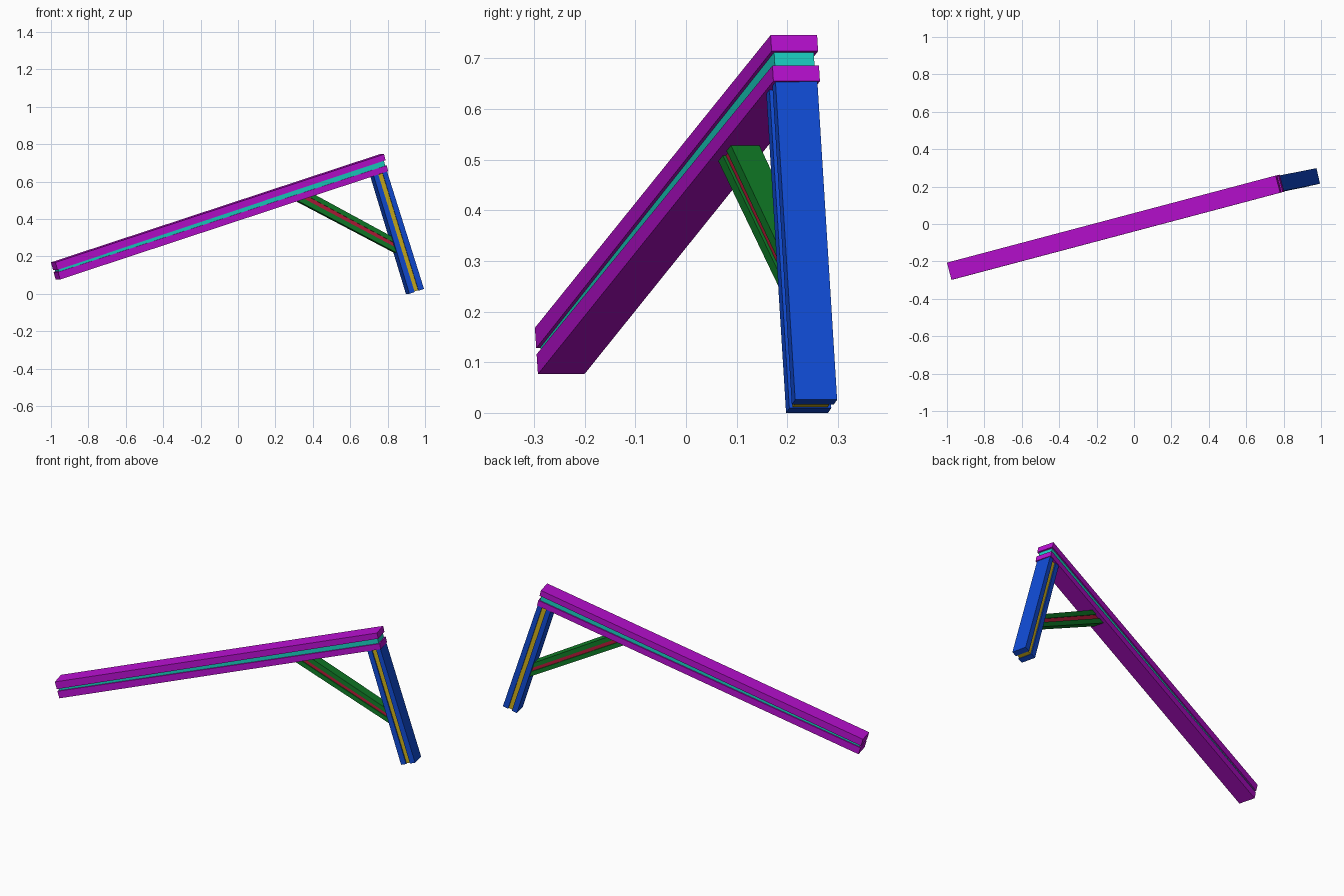
import bpy, bmesh
from math import radians, sin, cos
from mathutils import Vector

if "Cube" in bpy.data.objects:
    bpy.data.objects.remove(bpy.data.objects["Cube"])


def material(name, rgb):
    m = bpy.data.materials.new(name)
    m.diffuse_color = (*rgb, 1)
    m.use_nodes = True
    m.node_tree.nodes["Principled BSDF"].inputs["Base Color"].default_value = m.diffuse_color
    return m


def layer(name, outer, inner, start, end, width, yaw, mat, inset=0.0):
    """One board of a laminated member. outer/inner are (start, end) edge
    points on the centre plane; start/end are the depth fractions covered."""
    side = Vector((-sin(radians(yaw)), cos(radians(yaw)), 0)) * width / 2
    o = [Vector(p) for p in outer]
    i = [Vector(p) for p in inner]
    o = [o[0].lerp(o[1], inset), o[1].lerp(o[0], inset)]
    i = [i[0].lerp(i[1], inset), i[1].lerp(i[0], inset)]
    bm = bmesh.new()
    rings = []
    for k, (f, g) in enumerate((start, end)):
        p, q = o[k].lerp(i[k], f), o[k].lerp(i[k], g)
        rings.append([bm.verts.new(c) for c in (p - side, p + side, q + side, q - side)])
    a, b = rings
    bm.faces.new(a)
    bm.faces.new(b[::-1])
    for k in range(4):
        n = (k + 1) % 4
        bm.faces.new((a[k], b[k], b[n], a[n]))
    bmesh.ops.recalc_face_normals(bm, faces=bm.faces)
    me = bpy.data.meshes.new(name)
    bm.to_mesh(me)
    bm.free()
    me.materials.append(mat)
    bpy.context.collection.objects.link(bpy.data.objects.new(name, me))


def member(name, outer, inner, gap0, gap1, width, core_width, yaw, skin, core, inset):
    """Two outer boards with a narrower core between them."""
    layer(name + "_outer_board", outer, inner, (0, gap0[0]), (0, gap1[0]), width, yaw, skin)
    layer(name + "_core", outer, inner, gap0, gap1, core_width, yaw, core, inset)
    layer(name + "_inner_board", outer, inner, (gap0[1], 1), (gap1[1], 1), width, yaw, skin)


magenta = material("magenta", (0.48, 0.005, 0.63))
teal = material("teal", (0.01, 0.62, 0.53))
blue = material("blue", (0.005, 0.07, 0.66))
yellow = material("yellow", (0.6, 0.42, 0.01))
green = material("green", (0.005, 0.2, 0.02))
red = material("red", (0.45, 0.01, 0.04))

# Long sloping beam
member("beam",
       ((-0.988, -0.2525, 0.168), (0.769, 0.213, 0.746)),
       ((-0.963, -0.2465, 0.0765), (0.791, 0.2185, 0.655)),
       (0.44, 0.57), (0.35, 0.66), 0.095, 0.081, 14.8, magenta, teal, 0.004)

# Leaning post under the high end
member("post",
       ((0.787, 0.218, 0.655), (0.985, 0.257, 0.026)),
       ((0.716, 0.200, 0.630), (0.907, 0.239, 0.0)),
       (0.33, 0.66), (0.37, 0.64), 0.085, 0.071, 13, blue, yellow, 0.004)

# Diagonal brace, ends cut to meet beam and post
member("brace",
       ((0.405, 0.1165, 0.529), (0.817, 0.222, 0.305)),
       ((0.310, 0.0915, 0.498), (0.843, 0.226, 0.218)),
       (0.35, 0.64), (0.36, 0.64), 0.058, 0.046, 14.3, green, red, 0.0)
